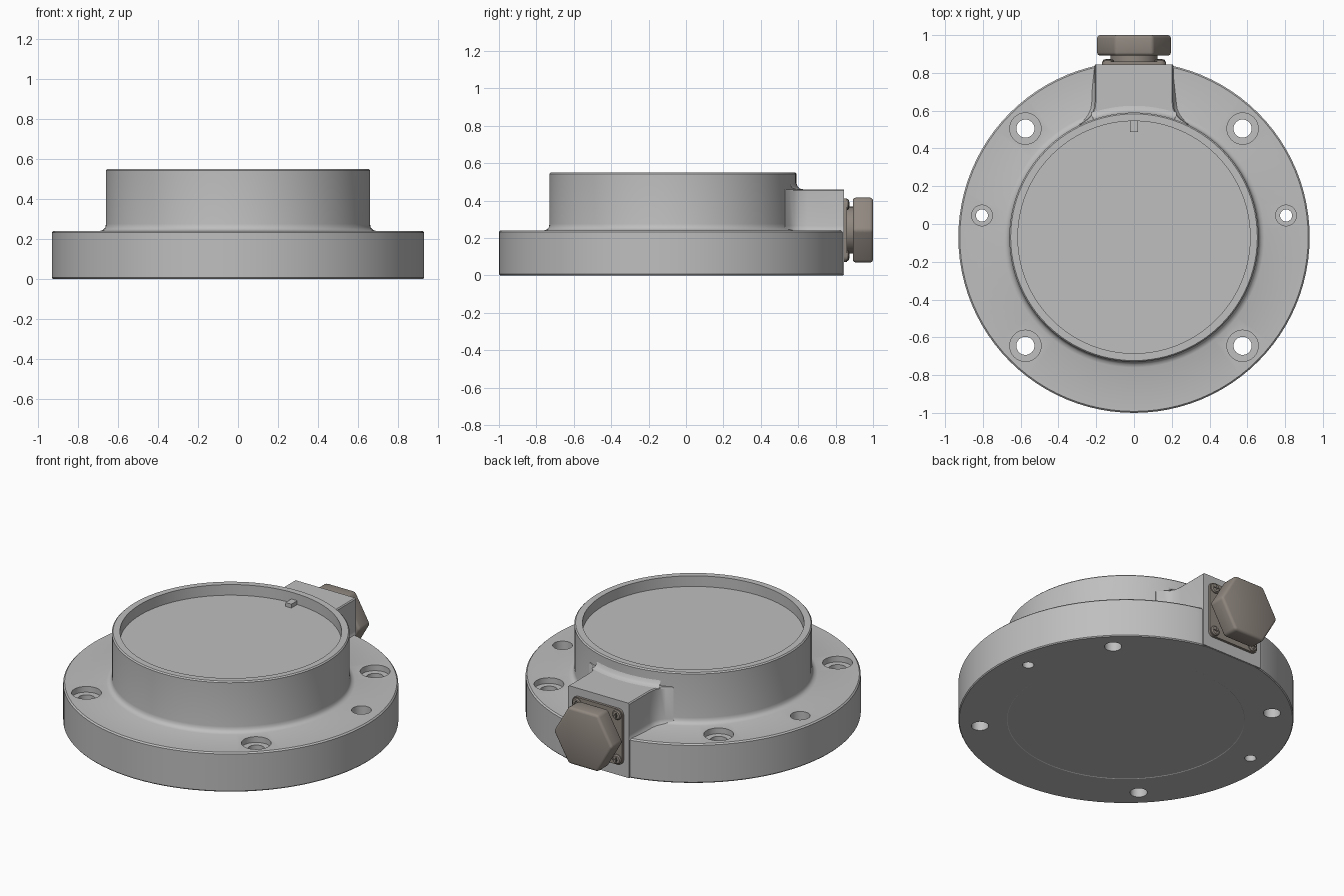
import bpy, bmesh, math
from mathutils import Matrix, Vector

if "Cube" in bpy.data.objects:
    bpy.data.objects.remove(bpy.data.objects["Cube"], do_unlink=True)

AXIS_Y = -0.07          # centre of the round body
FACE_Y = 0.845          # flat rear face carrying the plug
PLUG_Z = 0.242          # height of the plug axis
BACKWARD = Matrix.Rotation(-math.pi / 2, 4, 'X')


def material(name, color):
    m = bpy.data.materials.new(name)
    m.use_nodes = True
    m.diffuse_color = (*color, 1)
    m.node_tree.nodes["Principled BSDF"].inputs["Base Color"].default_value = (*color, 1)
    return m


GREY = material("light grey metal", (0.52, 0.52, 0.52))
BROWN = material("brown grey plastic", (0.28, 0.245, 0.215))
DARK = material("dark screw recess", (0.09, 0.08, 0.07))


def finish(bm, name, mat, matrix=Matrix(), smooth=True, bevel=0):
    """Turn a bmesh into a finished object."""
    bmesh.ops.remove_doubles(bm, verts=bm.verts, dist=1e-5)
    bmesh.ops.recalc_face_normals(bm, faces=bm.faces)
    bm.transform(matrix)
    mesh = bpy.data.meshes.new(name)
    bm.to_mesh(mesh)
    bm.free()
    mesh.materials.append(mat)
    obj = bpy.data.objects.new(name, mesh)
    bpy.context.collection.objects.link(obj)
    if bevel:
        mod = obj.modifiers.new("bevel", 'BEVEL')
        mod.width, mod.segments = bevel, 3
        apply(obj, mod)
    if smooth:
        activate(obj)
        bpy.ops.object.shade_smooth_by_angle(angle=math.radians(32))
    return obj


def activate(obj):
    bpy.ops.object.select_all(action='DESELECT')
    obj.select_set(True)
    bpy.context.view_layer.objects.active = obj


def apply(obj, mod):
    activate(obj)
    bpy.ops.object.modifier_apply(modifier=mod.name)


def lathe(profile, steps=80, angle=math.tau, start=0):
    """Spin an (r, z) profile about the z axis."""
    bm = bmesh.new()
    turn = Matrix.Rotation(start, 3, 'Z')
    verts = [bm.verts.new(turn @ Vector((r, 0, z))) for r, z in profile]
    edges = [bm.edges.new(p) for p in zip(verts, verts[1:])]
    bmesh.ops.spin(bm, geom=verts + edges, cent=(0, 0, 0), axis=(0, 0, 1),
                   angle=angle, steps=steps)
    return bm


def box(size, center):
    bm = bmesh.new()
    bmesh.ops.create_cube(bm, size=1, matrix=Matrix.Translation(center) @ Matrix.Diagonal((*size, 1)))
    return bm


def cut(obj, cutter):
    mod = obj.modifiers.new("cut", 'BOOLEAN')
    mod.operation, mod.solver, mod.object = 'DIFFERENCE', 'EXACT', cutter
    apply(obj, mod)
    bpy.data.objects.remove(cutter, do_unlink=True)


# Round flange with raised ring and shallow recess
body = finish(lathe([
    (0, 0.002), (0.657, 0.002), (0.66, 0), (0.925, 0), (0.93, 0.006),
    (0.93, 0.232), (0.922, 0.24), (0.69, 0.24), (0.673, 0.246), (0.663, 0.258),
    (0.66, 0.275), (0.66, 0.543), (0.653, 0.55), (0.615, 0.55), (0.615, 0.485),
    (0, 0.485)], 96), "flange_body", GREY, Matrix.Translation((0, AXIS_Y, 0)), smooth=False)

# Trim the rim flat behind the pad
cut(body, finish(box((0.6, 0.2, 1), (0, FACE_Y + 0.095, 0.2)), "rim_cutter", GREY, smooth=False))


# Counterbored through holes
def drill(x, y, radius, bore, depth):
    profile = [(0, -0.1), (radius, -0.1), (radius, depth), (bore, depth), (bore, 0.4), (0, 0.4)]
    cut(body, finish(lathe(profile, 32), "hole_cutter", GREY,
                     Matrix.Translation((x, y, 0)), smooth=False))


for side in (-1, 1):
    for dy in (-0.575, 0.575):
        drill(side * 0.575, AXIS_Y + dy, 0.048, 0.083, 0.205)
    drill(side * 0.805, AXIS_Y + 0.115, 0.032, 0.055, 0.15)
activate(body)
bpy.ops.object.shade_smooth_by_angle(angle=math.radians(32))

# Rear pad, flaring into the ring and into the flange
half = [(0.207, FACE_Y), (0.207, 0.65), (0.212, 0.61), (0.227, 0.577),
        (0.25, 0.554), (0.285, 0.53), (0.25, 0.42)]
bm = bmesh.new()
layers = []
for z, grow in ((0.002, 0), (0.235, 0), (0.2351, 0.022), (0.248, 0.007),
                (0.265, 0), (0.454, 0), (0.46, -0.006)):
    # Only the sides grow: the rear face stays flat
    right = [(x + (grow if y < FACE_Y - 0.05 else min(grow, 0)), y) for x, y in half]
    loop = right + [(-x, y) for x, y in reversed(right)]
    layers.append([bm.verts.new((x, y, z)) for x, y in loop])
for low, high in zip(layers, layers[1:]):
    for i in range(len(low)):
        j = (i + 1) % len(low)
        bm.faces.new((low[i], low[j], high[j], high[i]))
bm.faces.new(layers[0])
bm.faces.new(layers[-1])
finish(bm, "rear_pad", GREY)

# Fillet where the pad top meets the ring
spread = math.radians(38)
finish(lathe([(0.655, 0.5), (0.661, 0.49), (0.668, 0.473), (0.679, 0.464), (0.7, 0.459)],
             16, spread, math.pi / 2 - spread / 2),
       "pad_fillet", GREY, Matrix.Translation((0, AXIS_Y, 0)))

# Small locating key in the recess
finish(box((0.04, 0.062, 0.025), (0, 0.519, 0.496)), "locating_key", GREY, smooth=False)

# Square mounting plate of the plug
bm = box((0.34, 0.34, 0.016), (0, 0, 0.007))
upright = [e for e in bm.edges if abs(e.verts[0].co.z - e.verts[1].co.z) > 0.01]
bmesh.ops.bevel(bm, geom=upright, offset=0.03, segments=4, profile=0.5, affect='EDGES')
plug_frame = Matrix.Translation((0, FACE_Y, PLUG_Z)) @ BACKWARD
finish(bm, "plug_plate", BROWN, plug_frame)

# Neck and hexagonal cap
finish(lathe([(0, 0), (0.125, 0), (0.125, 0.06), (0, 0.06)], 40), "plug_neck", BROWN, plug_frame)
bm = lathe([(0, 0.047), (0.2, 0.047), (0.2, 0.155), (0, 0.155)], 6)
bmesh.ops.remove_doubles(bm, verts=bm.verts, dist=1e-5)
bmesh.ops.dissolve_limit(bm, angle_limit=0.02, verts=bm.verts, edges=bm.edges)
finish(bm, "hex_cap", BROWN, plug_frame, bevel=0.016)

# Four corner screws with cross recesses
for sx in (-1, 1):
    for sy in (-1, 1):
        frame = plug_frame @ Matrix.Translation((sx * 0.136, sy * 0.136, 0))
        finish(lathe([(0.03, 0.012), (0.029, 0.02), (0.023, 0.026), (0, 0.028)], 20),
               "plate_screw", BROWN, frame)
        for size in ((0.03, 0.006, 0.004), (0.006, 0.03, 0.004)):
            finish(box(size, (0, 0, 0.0275)), "screw_cross", DARK, frame, smooth=False)
